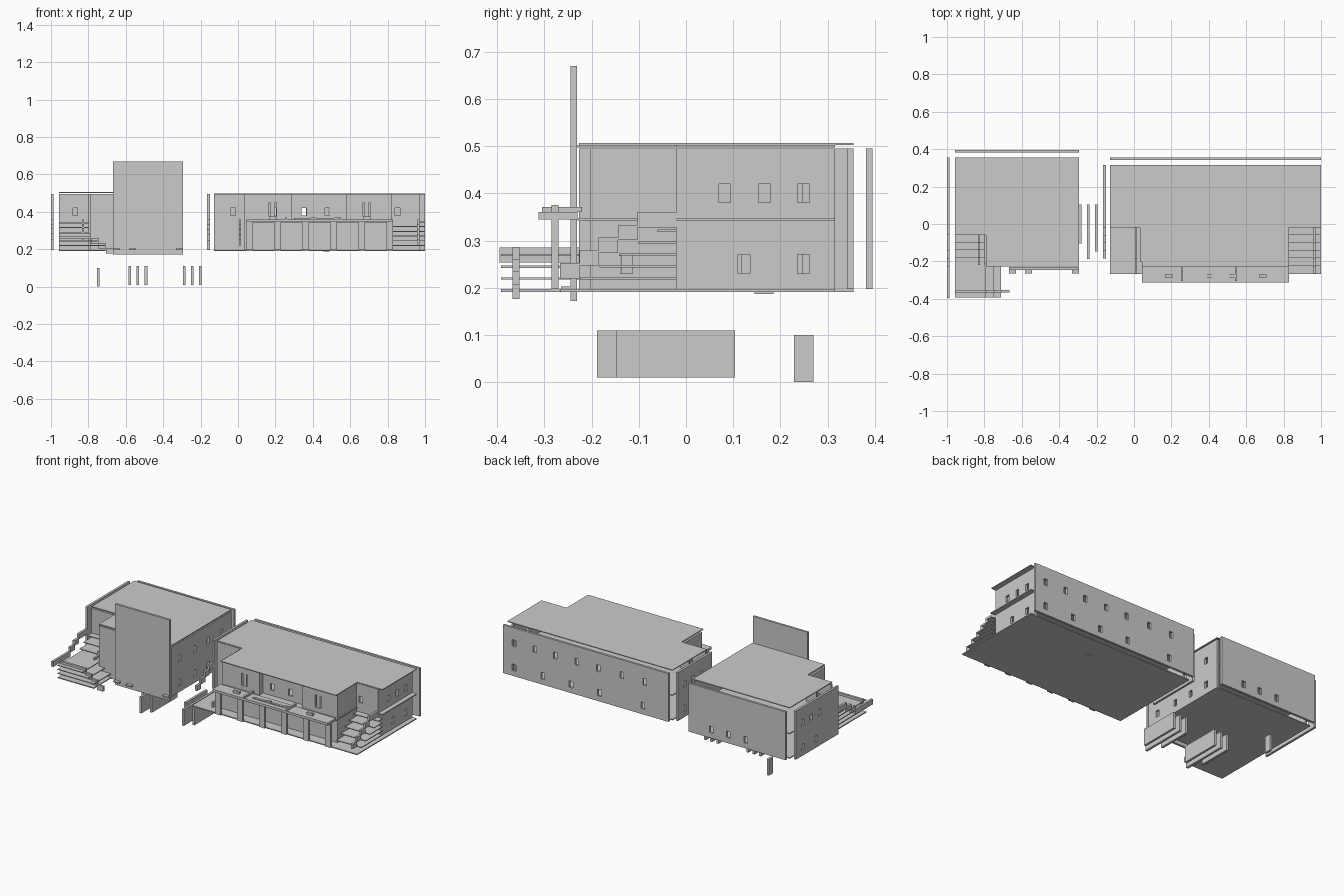
import bpy
from mathutils import Matrix

if "Cube" in bpy.data.objects:
    bpy.data.objects.remove(bpy.data.objects["Cube"])

AX = {'x': Matrix(((0, 0, 1), (1, 0, 0), (0, 1, 0))),
      'y': Matrix(((1, 0, 0), (0, 0, -1), (0, 1, 0))),
      'z': Matrix.Identity(3)}


def rect(a0, a1, b0, b1):
    return [(a0, b0), (a1, b0), (a1, b1), (a0, b1)]


def sheet(name, axis, lo, hi, outline, holes=()):
    """Flat sheet with holes, thick from lo to hi along an axis."""
    cu = bpy.data.curves.new(name, 'CURVE')
    cu.dimensions = '2D'
    cu.fill_mode = 'BOTH'
    cu.extrude = (hi - lo) / 2
    for pts in [outline] + list(holes):
        sp = cu.splines.new('POLY')
        sp.points.add(len(pts) - 1)
        for p, (a, b) in zip(sp.points, pts):
            p.co = (a, b, 0, 1)
        sp.use_cyclic_u = True
    tmp = bpy.data.objects.new(name + "_tmp", cu)
    bpy.context.collection.objects.link(tmp)
    bpy.context.view_layer.update()
    me = bpy.data.meshes.new_from_object(tmp.evaluated_get(bpy.context.evaluated_depsgraph_get()))
    bpy.data.objects.remove(tmp)
    m = AX[axis].to_4x4()
    m.translation['xyz'.index(axis)] = (lo + hi) / 2
    me.transform(m)
    for p in me.polygons:
        p.use_smooth = False
    me.name = name
    ob = bpy.data.objects.new(name, me)
    bpy.context.collection.objects.link(ob)
    return ob


def box(name, x0, x1, y0, y1, z0, z1):
    return sheet(name, 'z', z0, z1, rect(x0, x1, y0, y1))


def windows(upper=(), lower=()):
    w = 0.0125
    return ([rect(c - w, c + w, 0.38, 0.42) for c in upper]
            + [rect(c - w, c + w, 0.23, 0.27) for c in lower])


def stepped(a, z, n, run, drop, h, first=0.0, last=0.0):
    """Outline of a stepped rail; run may be negative."""
    top = [(a, z)]
    a += first
    for i in range(n):
        top += [(a, z), (a + run, z)] if i or not first else [(a + run, z)]
        a += run
        if i < n - 1:
            z -= drop
    if last:
        top[-1] = (a + last, z)
    return top + [(p, q - h) for p, q in reversed(top)]


Z0, ZM, Z1 = 0.197, 0.345, 0.495
T = 0.013

# ---- Left building: floors and roof ----
L, R = -0.957, -0.294
notched = [(L, 0.355), (R, 0.355), (R, -0.227), (-0.79, -0.227), (-0.79, -0.06), (L, -0.06)]
sheet("left_ground_floor", 'z', 0.191, 0.197,
      [(L, 0.355), (R, 0.355), (R, -0.227), (-0.71, -0.227), (-0.71, -0.392), (L, -0.392)])
sheet("left_middle_floor", 'z', 0.342, 0.348, notched)
sheet("left_roof", 'z', 0.502, 0.507, notched)

# Left building: walls
sheet("left_back_wall", 'y', 0.381, 0.395, rect(L, R, Z0, Z1), windows((), (-0.45, -0.565, -0.685)))
sheet("left_outer_wall", 'x', -1.0, -0.986, rect(-0.06, 0.355, Z0, Z1),
      windows((0.29, 0.206, 0.122), (0.29, 0.163)))
sheet("left_inner_side_wall", 'x', R - T, R, rect(-0.227, 0.355, Z0, Z1),
      windows((-0.15, 0.0, 0.13, 0.26), (-0.15, 0.0, 0.13, 0.26)))
sheet("left_front_wall", 'y', -0.227, -0.214, rect(-0.79, R - T, Z0, Z1))
sheet("left_porch_back_wall", 'y', -0.06, -0.047, rect(L, -0.80, Z0, Z1), windows((-0.87,)))
sheet("left_porch_side_wall", 'x', -0.80, -0.787, rect(-0.214, -0.047, Z0, Z1), windows((), (-0.126,)))

# Left building: turning stair and its rails
for i, y in enumerate((-0.10, -0.14, -0.18)):
    box("left_stair_tread", L, -0.80, y, -0.06, 0.338 - 0.025 * i, 0.343 - 0.025 * i)
for i, x in enumerate((-0.79, -0.75, -0.71)):
    box("left_stair_landing", L, x, -0.392, -0.22, 0.267 - 0.025 * i, 0.272 - 0.025 * i)
    box("left_stair_landing_back", L, -0.80, -0.22, -0.06, 0.267 - 0.025 * i, 0.272 - 0.025 * i)
sheet("left_outer_stair_rail", 'x', -1.0, -0.986,
      stepped(-0.06, 0.36, 4, -0.042, 0.025, 0.032, first=-0.04, last=-0.127))
sheet("left_inner_stair_rail", 'x', -0.834, -0.823, stepped(-0.06, 0.36, 4, -0.04, 0.025, 0.032))
sheet("left_front_stair_rail", 'y', -0.367, -0.353,
      stepped(L, 0.286, 4, 0.04, 0.026, 0.032, first=0.132))

# Large front screen and small plates at its foot
box("front_screen", -0.668, -0.295, -0.245, -0.231, 0.172, 0.67)
for x in (-0.667, -0.582, -0.332):
    box("screen_foot_plate", x, x + 0.037, -0.265, -0.231, 0.195, 0.203)

# ---- Right building: floors and roof ----
L, R = -0.128, 1.0
box("right_ground_floor", L, R, -0.267, 0.315, 0.191, 0.197)
notched = [(L, 0.315), (R, 0.315), (R, -0.02), (0.83, -0.02), (0.83, -0.23),
           (0.043, -0.23), (0.043, -0.02), (L, -0.02)]
sheet("right_middle_floor", 'z', 0.342, 0.348, notched)
sheet("right_roof", 'z', 0.497, 0.502, notched)
box("balcony", 0.043, 0.83, -0.312, -0.23, 0.345, 0.36)
box("floor_pad", 0.455, 0.49, 0.145, 0.185, 0.187, 0.191)

# Right building: walls
sheet("right_back_wall", 'y', 0.341, 0.355, rect(L, R, Z0, Z1),
      windows((0.926, 0.785, 0.644, 0.497, 0.35, 0.19, 0.034), (0.926, 0.73, 0.537, 0.342, 0.047)))
sheet("right_gap_side_wall", 'x', -0.165, -0.151, rect(-0.02, 0.315, Z0, Z1),
      windows((0.249, 0.166, 0.082), (0.249, 0.123)))
sheet("right_outer_wall", 'x', 0.957, 0.971, rect(-0.02, 0.315, Z0, Z1),
      windows((0.249, 0.166, 0.082), (0.249, 0.123)))
for x in (0.032, 0.81):
    sheet("porch_side_wall", 'x', x, x + T, rect(-0.19, -0.007, Z0, Z1), windows((), (-0.126,)))
sheet("porch_back_wall_near_gap", 'y', -0.02, -0.007, rect(L, 0.032, Z0, Z1), windows((-0.027,)))
sheet("porch_back_wall_outer", 'y', -0.02, -0.007, rect(0.823, 0.957, Z0, Z1), windows((0.853,)))
sheet("right_lower_front_wall", 'y', -0.203, -0.19, rect(0.032, 0.823, Z0, ZM))
for x0, x1, d in ((0.032, 0.29, 0.185), (0.58, 0.823, 0.688)):
    sheet("upper_front_wall", 'y', -0.203, -0.19, rect(x0, x1, ZM, Z1),
          [rect(d - 0.02, d + 0.02, 0.375, 0.45)])
    box("balcony_door_post", d - 0.02, d + 0.02, -0.285, -0.27, 0.36, 0.375)
    box("balcony_door_panel", d - 0.012, d + 0.012, -0.2, -0.195, 0.375, 0.45)
sheet("upper_middle_wall", 'y', -0.17, -0.157, rect(0.29, 0.58, ZM, Z1), windows((0.353, 0.478)))
for x in (0.277, 0.58):
    box("recess_side_wall", x, x + T, -0.19, -0.157, ZM, Z1)

# Balcony rail and columns beneath
box("balcony_rail", 0.30, 0.55, -0.285, -0.27, 0.36, 0.366)
for x in (0.25, 0.54):
    box("balcony_divider", x, x + 0.012, -0.305, -0.22, 0.36, 0.371)
for x in (0.39, 0.51):
    box("balcony_rail_block", x, x + 0.027, -0.285, -0.27, 0.36, 0.371)
for i in range(6):
    x = 0.043 + i * 0.15
    box("balcony_column", x, x + 0.037, -0.285, -0.27, 0.197, 0.345)

# Outer stair: stacked treads with stepped rails
for i in range(5):
    z = 0.318 - 0.025 * i
    box("right_stair_tread", 0.83, R, -0.06 - 0.041 * i, -0.02, z, z + 0.005)
sheet("right_outer_stair_rail", 'x', 0.957, 0.971,
      stepped(-0.02, 0.36, 5, -0.041, 0.027, 0.032, first=-0.042))
sheet("porch_stair_rail", 'x', 0.005, 0.016,
      stepped(-0.02, 0.36, 5, -0.041, 0.027, 0.032, first=-0.042))
sheet("gap_side_stair_rail", 'x', -0.165, -0.151, stepped(-0.02, 0.36, 4, -0.041, 0.027, 0.032))

# ---- Loose upright panels below the buildings ----
for x in (-0.585, -0.295):
    for i, y in enumerate((-0.105, -0.188, -0.147)):
        box("low_panel", x + 0.043 * i, x + 0.043 * i + 0.014, y, 0.104, 0.01, 0.11)
box("low_post", -0.755, -0.741, 0.229, 0.27, 0.0, 0.1)
